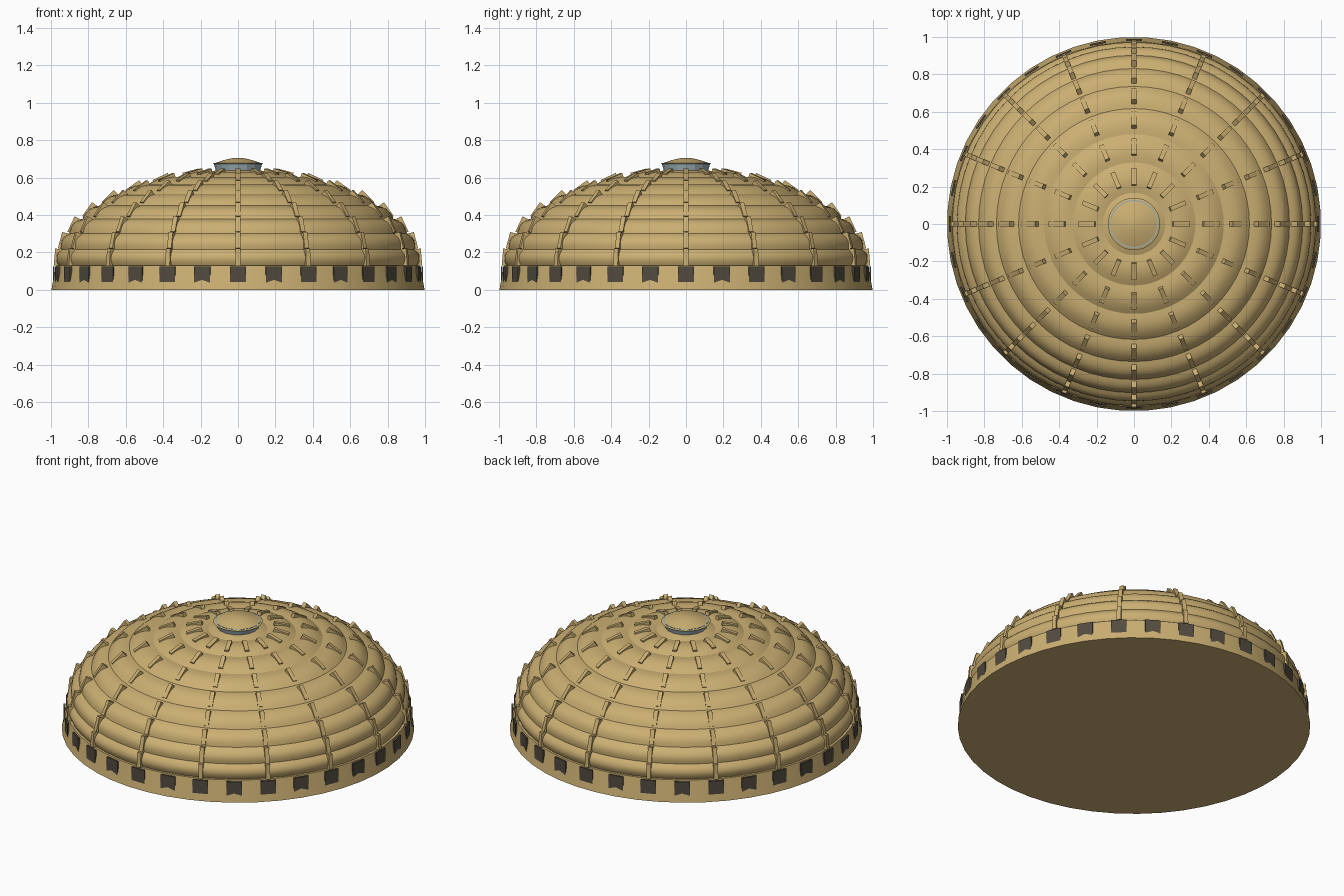
import bpy, math
from mathutils import Matrix, Vector

if "Cube" in bpy.data.objects:
    bpy.data.objects.remove(bpy.data.objects["Cube"])


def material(name, rgb):
    m = bpy.data.materials.new(name)
    m.diffuse_color = (*rgb, 1)
    m.use_nodes = True
    m.node_tree.nodes["Principled BSDF"].inputs["Base Color"].default_value = m.diffuse_color
    return m


GOLD = material("sandy gold", (0.60, 0.43, 0.17))
DARK = material("dark window", (0.085, 0.07, 0.05))
GLASS = material("pale blue glass", (0.34, 0.45, 0.47))


def add_object(name, verts, faces, mat, smooth=None):
    me = bpy.data.meshes.new(name)
    me.from_pydata(verts, [], faces)
    me.materials.append(mat)
    ob = bpy.data.objects.new(name, me)
    bpy.context.collection.objects.link(ob)
    if smooth:
        bpy.ops.object.select_all(action='DESELECT')
        ob.select_set(True)
        bpy.context.view_layer.objects.active = ob
        bpy.ops.object.shade_smooth_by_angle(angle=math.radians(smooth))
    return ob


def lathe(name, profile, sides, mat, smooth=None, phase=0.0):
    """Spin an (r, z) profile, bottom to top, and cap both ends."""
    verts, faces = [], []
    for r, z in profile:
        for i in range(sides):
            a = 2 * math.pi * (i + phase) / sides
            verts.append((r * math.cos(a), r * math.sin(a), z))
    for j in range(len(profile) - 1):
        for i in range(sides):
            k = (i + 1) % sides
            faces.append((j * sides + i, j * sides + k,
                          (j + 1) * sides + k, (j + 1) * sides + i))
    faces.append(tuple(reversed(range(sides))))
    top = (len(profile) - 1) * sides
    faces.append(tuple(range(top, top + sides)))
    return add_object(name, verts, faces, mat, smooth)


def boxes(name, placements, mat):
    """One mesh of boxes: each placement is (matrix, size)."""
    verts, faces = [], []
    quads = [(0, 1, 3, 2), (4, 6, 7, 5), (0, 4, 5, 1),
             (2, 3, 7, 6), (0, 2, 6, 4), (1, 5, 7, 3)]
    for mtx, s in placements:
        n = len(verts)
        for x in (-.5, .5):
            for y in (-.5, .5):
                for z in (-.5, .5):
                    verts.append(mtx @ Vector((x * s[0], y * s[1], z * s[2])))
        faces += [tuple(n + i for i in q) for q in quads]
    return add_object(name, verts, faces, mat)


# Tapered base drum
lathe("base_drum", [(1.0, 0), (0.975, 0.13)], 48, GOLD, 30, 0.5)

# Dome shell: nine convex courses, each spanning ten degrees
R, H, Z0 = 0.96, 0.50, 0.13
profile = []
for course in range(9):
    for s in range(7 if course == 8 else 6):
        t = s / 6
        if course == 8 and s == 6:
            t = 0.95
        a = math.radians(10 * (course + t))
        bulge = 0.016 * math.sin(math.pi * t)
        n = Vector((math.cos(a) / R, math.sin(a) / H)).normalized() * bulge
        profile.append((R * math.cos(a) + n.x, Z0 + H * math.sin(a) + n.y))
lathe("dome_shell", profile, 64, GOLD, 30)

# Tilted rib blocks, one per course on each of sixteen meridians
ribs = []
for i in range(16):
    for course in range(8):
        a = math.radians(10 * course + 5)
        ribs.append((Matrix.Rotation(math.tau * i / 16, 4, 'Z')
                     @ Matrix.Translation((R * math.cos(a), 0, Z0 + H * math.sin(a)))
                     @ Matrix.Rotation(-a, 4, 'Y'), (0.05, 0.025, 0.09)))
boxes("ribs", ribs, GOLD)

# Dark windows around the drum
boxes("windows", [(Matrix.Rotation(math.tau * i / 32, 4, 'Z')
                   @ Matrix.Translation((0.985, 0, 0.0825)), (0.0095, 0.088, 0.085))
                  for i in range(32)], DARK)

# Flared glass lantern and its shallow cap
lathe("lantern", [(0.108, 0.60), (0.130, 0.678)], 16, GLASS)
lathe("lantern_cap", [(0.13, 0.672), (0.14, 0.672), (0.105, 0.684), (0.07, 0.695),
                      (0.035, 0.703), (0.002, 0.706)], 32, GOLD, 40)
